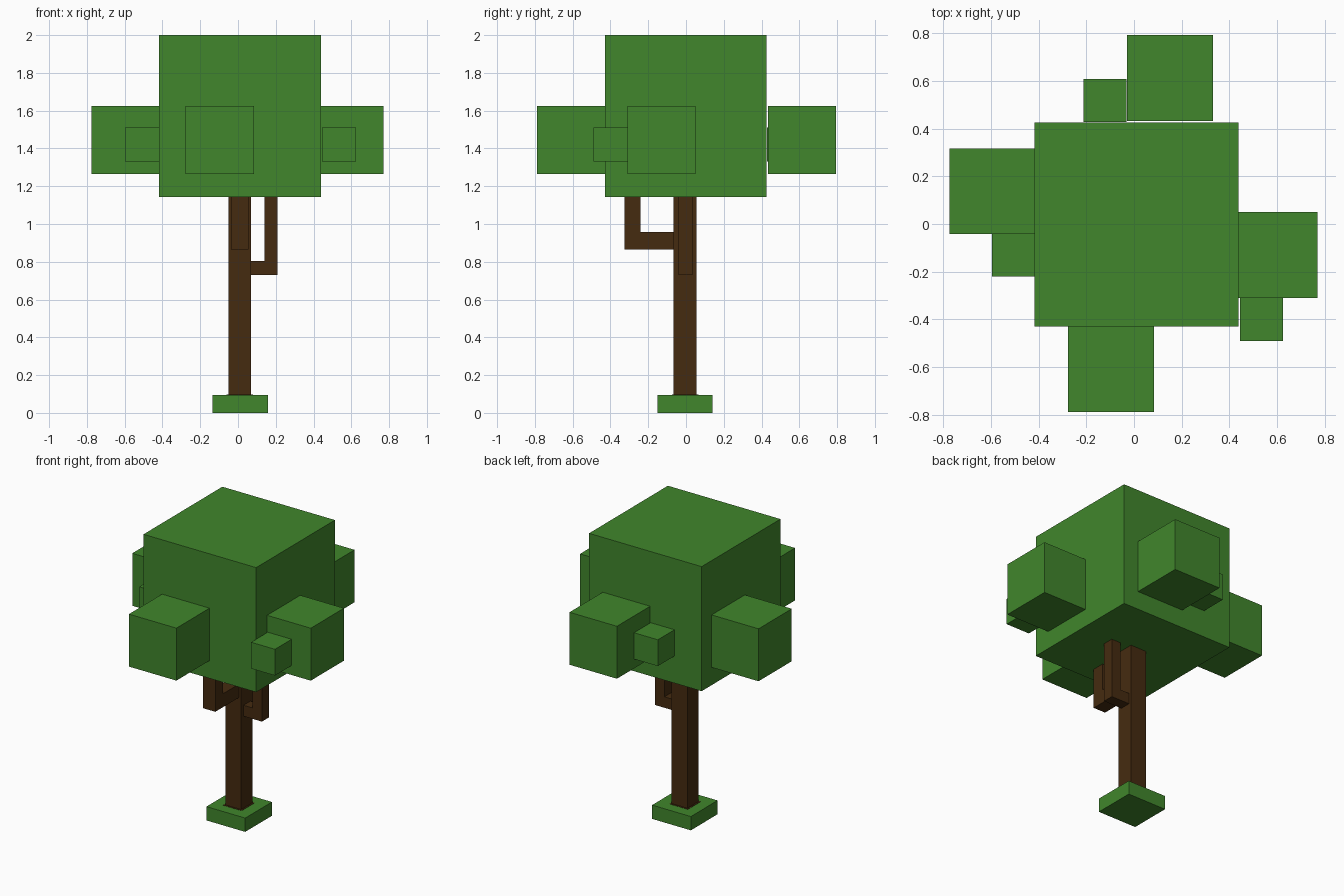
import bpy
from mathutils import Vector

default_cube = bpy.data.objects.get("Cube")
if default_cube:
    bpy.data.objects.remove(default_cube, do_unlink=True)


def material(name, colour):
    mat = bpy.data.materials.new(name)
    mat.use_nodes = True
    mat.diffuse_color = (*colour, 1)
    mat.node_tree.nodes["Principled BSDF"].inputs["Base Color"].default_value = (*colour, 1)
    return mat


leaf = material("leaf green", (0.052, 0.24, 0.025))
bark = material("bark brown", (0.06, 0.024, 0.005))


def box(name, low, high, mat):
    """Axis-aligned box between two opposite corners."""
    low, high = Vector(low), Vector(high)
    bpy.ops.mesh.primitive_cube_add(size=1)
    obj = bpy.context.object
    obj.name = obj.data.name = name
    for vert in obj.data.vertices:
        vert.co = vert.co * (high - low)
    obj.location = (low + high) / 2
    obj.data.materials.append(mat)
    return obj


def leaf_cube(name, x, y, z, size):
    """Leaf cube placed by its lowest corner."""
    return box(name, (x, y, z), (x + size, y + size, z + size), leaf)


# Ground and trunk
box("grass_base", (-0.135, -0.15, 0), (0.16, 0.14, 0.095), leaf)
box("trunk_foot", (-0.06, -0.075, 0.09), (0.08, 0.065, 0.097), bark)
box("trunk", (-0.05, -0.065, 0.09), (0.07, 0.055, 1.15), bark)

# Left branch: a short arm that turns up into the crown
box("left_branch_arm", (0.06, -0.04, 0.73), (0.14, 0.035, 0.805), bark)
box("left_branch_upright", (0.14, -0.04, 0.73), (0.21, 0.035, 1.15), bark)

# Front branch
box("front_branch_arm", (-0.037, -0.24, 0.865), (0.055, -0.06, 0.957), bark)
box("front_branch_upright", (-0.037, -0.325, 0.865), (0.055, -0.24, 1.15), bark)

# Crown with a large leaf cube on each side
leaf_cube("crown", -0.418, -0.43, 1.143, 0.857)
for side, x, y in (("front", -0.277, -0.79), ("back", -0.03, 0.433),
                   ("left", 0.41, -0.31), ("right", -0.775, -0.043)):
    leaf_cube(side + "_leaf_cube", x, y, 1.265, 0.361)

# Small leaf cubes beside the large ones
for side, x, y in (("back", -0.212, 0.428), ("left", 0.444, -0.491),
                   ("right", -0.597, -0.22)):
    leaf_cube(side + "_small_leaf_cube", x, y, 1.33, 0.181)
